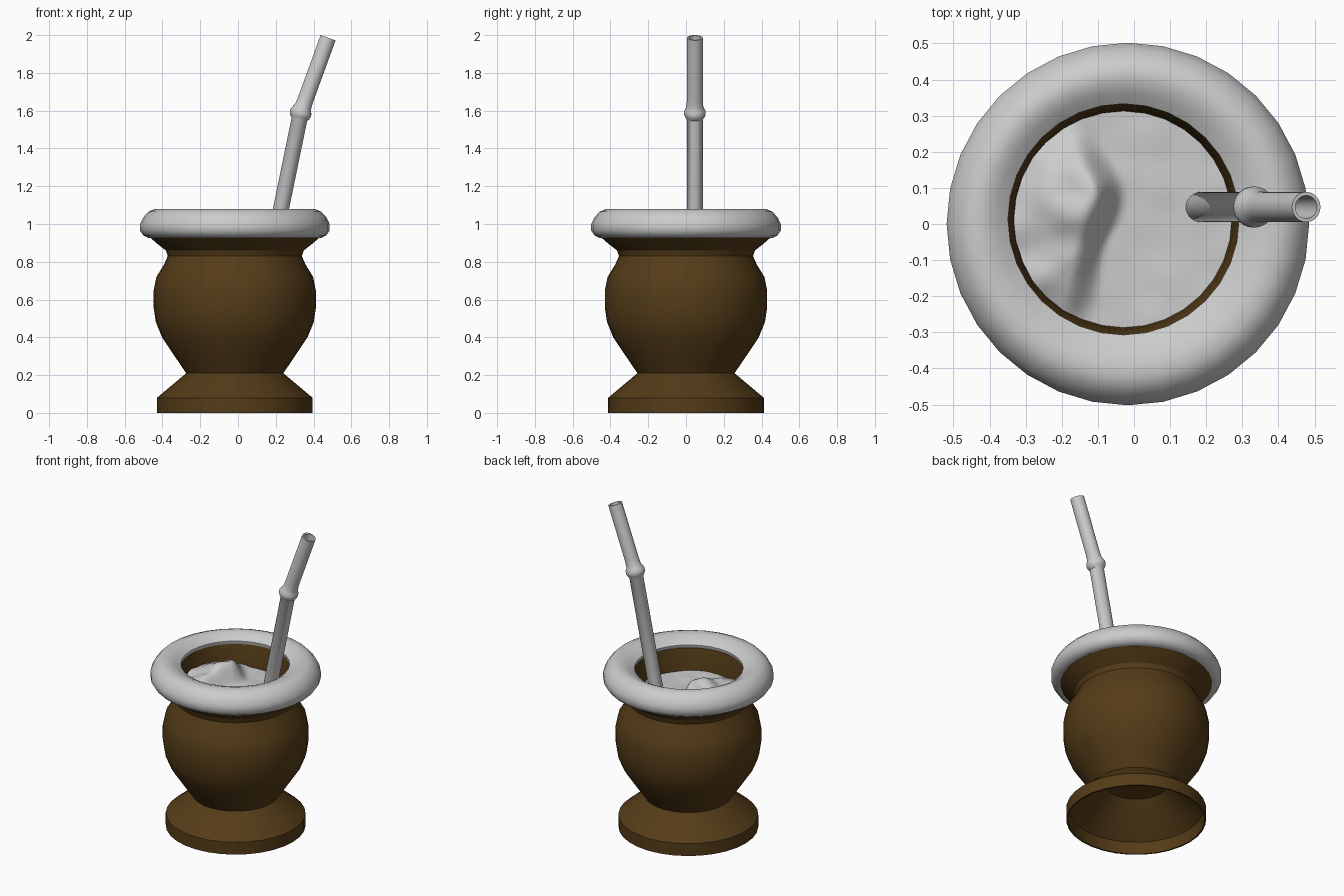
import bpy, bmesh
from math import sin, cos, pi, atan2, exp, radians
from mathutils import Vector, noise

if "Cube" in bpy.data.objects:
    bpy.data.objects.remove(bpy.data.objects["Cube"])

CX = -0.017                      # axis of the cup
OX, OY = -0.012, 0.013           # slight offset of the hand-cut opening

brown = bpy.data.materials.new("dark_brown")
brown.diffuse_color = (0.09, 0.045, 0.009, 1)
brown.use_nodes = True
brown.node_tree.nodes["Principled BSDF"].inputs["Base Color"].default_value = brown.diffuse_color


def finish(bm, name, mat=None, angle=30):
    bmesh.ops.recalc_face_normals(bm, faces=bm.faces)
    me = bpy.data.meshes.new(name)
    bm.to_mesh(me)
    bm.free()
    ob = bpy.data.objects.new(name, me)
    bpy.context.collection.objects.link(ob)
    if mat:
        me.materials.append(mat)
    bpy.ops.object.select_all(action='DESELECT')
    ob.select_set(True)
    bpy.context.view_layer.objects.active = ob
    bpy.ops.object.shade_smooth_by_angle(angle=radians(angle))
    return ob


def skin(name, rings, segs=32, mat=None, caps=True, loop=False, angle=30):
    """Skin circles given as (centre, radius, tilt about y)."""
    bm = bmesh.new()
    rows = []
    for c, r, t in rings:
        row = []
        for i in range(segs):
            a = 2 * pi * i / segs
            x, y = r * cos(a), r * sin(a)
            row.append(bm.verts.new((c[0] + x * cos(t), c[1] + y, c[2] - x * sin(t))))
        rows.append(row)
    pairs = list(zip(rows, rows[1:])) + ([(rows[-1], rows[0])] if loop else [])
    for lo, hi in pairs:
        for i in range(segs):
            j = (i + 1) % segs
            bm.faces.new((lo[i], lo[j], hi[j], hi[i]))
    if caps:
        bm.faces.new(rows[0])
        bm.faces.new(rows[-1])
    return finish(bm, name, mat, angle)


def turned(profile):
    """Profile points (r, z, share of opening offset) to upright circles."""
    return [((CX + OX * k, OY * k, z), r, 0) for r, z, k in profile]


# Cup body: hollow foot, outside, then inner wall down to the floor
skin("cup_body", turned([
    (0.19, 0.25, 0), (0.235, 0.205, 0), (0.395, 0.075, 0), (0.402, 0, 0),
    (0.412, 0, 0), (0.412, 0.08, 0), (0.257, 0.21, 0), (0.325, 0.31, 0),
    (0.385, 0.40, 0), (0.418, 0.48, 0), (0.43, 0.56, 0), (0.43, 0.645, 0),
    (0.415, 0.72, 0), (0.375, 0.785, 0), (0.355, 0.83, 0), (0.365, 0.86, 0),
    (0.41, 0.895, 0), (0.45, 0.93, 0), (0.44, 1.0, 0), (0.325, 1.03, 1),
    (0.305, 0.94, 1), (0.297, 0.85, 1), (0.29, 0.6, 1), (0.2, 0.33, 1),
]), mat=brown)

# Rounded metal rim
skin("rim", turned([
    (0.40, 0.93, 0), (0.46, 0.927, 0), (0.485, 0.94, 0), (0.502, 0.965, 0),
    (0.502, 1.0, 0), (0.485, 1.035, 0), (0.458, 1.065, 0), (0.425, 1.079, 0),
    (0.39, 1.076, 0.3), (0.355, 1.062, 0.7), (0.32, 1.04, 1), (0.322, 1.02, 1),
]), caps=False, loop=True, angle=50)


# Leaf filling: low on the right, lumpy mound on the left
def step(a, b, v):
    v = min(1, max(0, (v - a) / (b - a)))
    return v * v * (3 - 2 * v)


def leaf_height(x, y):
    cliff = -0.07 - 0.9 * (y - 0.06) ** 2 + 0.02 * sin(18 * y)
    mound = step(cliff + 0.03, cliff - 0.07, x)
    mound *= 1 - 0.55 * step(-0.16, -0.32, x)
    mound *= 1 - 0.8 * step(0.12, 0.27, abs(y - 0.01))
    lump = noise.noise(Vector((x * 11, y * 11, 0.4)))
    peak = 0.03 * exp(-((x + 0.14) ** 2 + (y - 0.08) ** 2) / 0.004)
    return 0.882 + 0.1 * mound + peak + lump * (0.006 + 0.025 * mound)


bm = bmesh.new()
bmesh.ops.create_grid(bm, x_segments=40, y_segments=40, size=1)
for v in bm.verts:
    # square grid squeezed to a disc
    x, y = v.co.x, v.co.y
    m, a = max(abs(x), abs(y)), atan2(y, x)
    x, y = CX + OX + 0.304 * m * cos(a), OY + 0.304 * m * sin(a)
    v.co = (x, y, leaf_height(x, y))
finish(bm, "leaf_filling", angle=80)

# Straw: leaning tube, bulged joint, bent hollow mouthpiece
SY, LOW, TOP = 0.047, 0.203, 0.349
J, E = Vector((0.332, SY, 1.588)), Vector((0.477, SY, 1.986))
d_low = Vector((sin(LOW), 0, cos(LOW)))
d_top = (E - J).normalized()
straw = [(J - d_low * 1.1, 0.042, LOW), (J - d_low * 0.035, 0.042, LOW)]
straw += [(J + d_low * s, r, LOW + 0.03) for s, r in
          [(-0.022, 0.052), (-0.008, 0.057), (0.008, 0.057), (0.022, 0.05)]]
straw += [(J + d_top * 0.04, 0.044, 0.28), (J + d_top * 0.08, 0.042, TOP),
          (E, 0.042, TOP), (E, 0.032, TOP), (J + d_top * 0.1, 0.032, TOP)]
skin("straw", straw, segs=24, angle=40)
